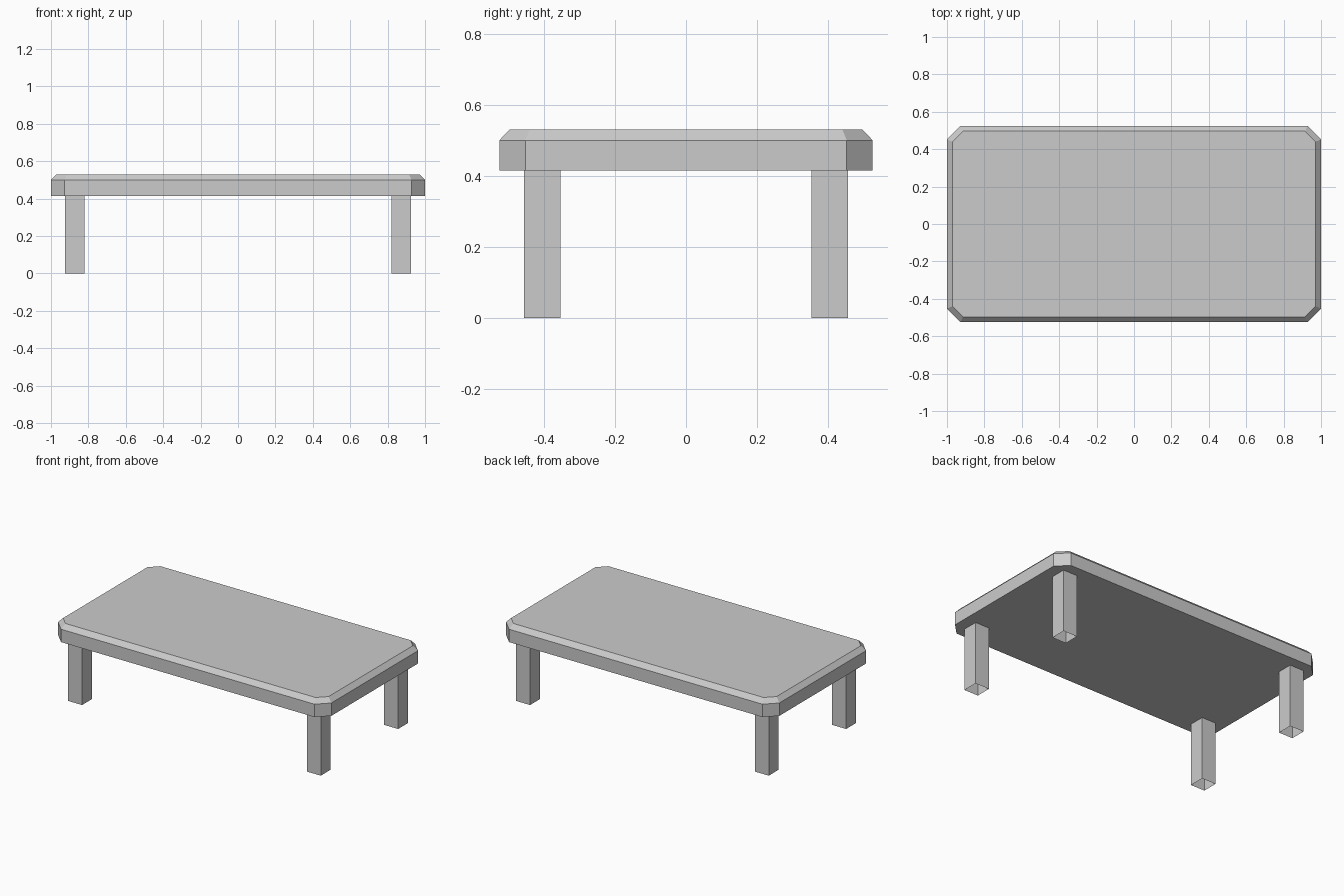
import bpy
import bmesh

cube = bpy.data.objects.get("Cube")
if cube:
    bpy.data.objects.remove(cube, do_unlink=True)

# Single plain grey finish
GREY = (0.6, 0.6, 0.6, 1.0)
grey = bpy.data.materials.new("grey_finish")
grey.use_nodes = True
grey.diffuse_color = GREY
grey.node_tree.nodes["Principled BSDF"].inputs["Base Color"].default_value = GREY

HALF_X, HALF_Y = 1.0, 0.525
UNDERSIDE, RIM, TOP = 0.415, 0.5, 0.53
CORNER, EDGE_INSET = 0.073, 0.029
LEG = 0.102
LEG_X, LEG_Y = 0.873, 0.404


def add_object(name, bm):
    bmesh.ops.recalc_face_normals(bm, faces=bm.faces)
    mesh = bpy.data.meshes.new(name)
    bm.to_mesh(mesh)
    bm.free()
    mesh.materials.append(grey)
    obj = bpy.data.objects.new(name, mesh)
    bpy.context.collection.objects.link(obj)
    return obj


def clipped_outline(hx, hy, cut):
    """Rectangle outline with its four corners cut off, counter-clockwise."""
    return [(hx, cut - hy), (hx, hy - cut), (hx - cut, hy), (cut - hx, hy),
            (-hx, hy - cut), (-hx, cut - hy), (cut - hx, -hy), (hx - cut, -hy)]


# Tabletop: clipped slab with a sloped upper edge
bm = bmesh.new()
inner_cut = CORNER - EDGE_INSET * 0.586
sections = [(0, CORNER, UNDERSIDE), (0, CORNER, RIM), (EDGE_INSET, inner_cut, TOP)]
rings = [[bm.verts.new((x, y, z))
          for x, y in clipped_outline(HALF_X - inset, HALF_Y - inset, cut)]
         for inset, cut, z in sections]
for low, high in zip(rings, rings[1:]):
    for i in range(len(low)):
        j = (i + 1) % len(low)
        bm.faces.new((low[i], low[j], high[j], high[i]))
bm.faces.new(rings[0][::-1])
bm.faces.new(rings[-1])
add_object("tabletop", bm)

# Legs: square tubes, open at the foot
for end, sy in (("front", -1), ("back", 1)):
    for side, sx in (("left", 1), ("right", -1)):
        bm = bmesh.new()
        bmesh.ops.create_cube(bm, size=1)
        bmesh.ops.scale(bm, vec=(LEG, LEG, UNDERSIDE), verts=bm.verts)
        bmesh.ops.translate(bm, vec=(sx * LEG_X, sy * LEG_Y, UNDERSIDE / 2), verts=bm.verts)
        bmesh.ops.recalc_face_normals(bm, faces=bm.faces)
        caps = [f for f in bm.faces if abs(f.normal.z) > 0.9]
        bmesh.ops.delete(bm, geom=caps, context="FACES_ONLY")
        add_object(f"{end}_{side}_leg", bm)
